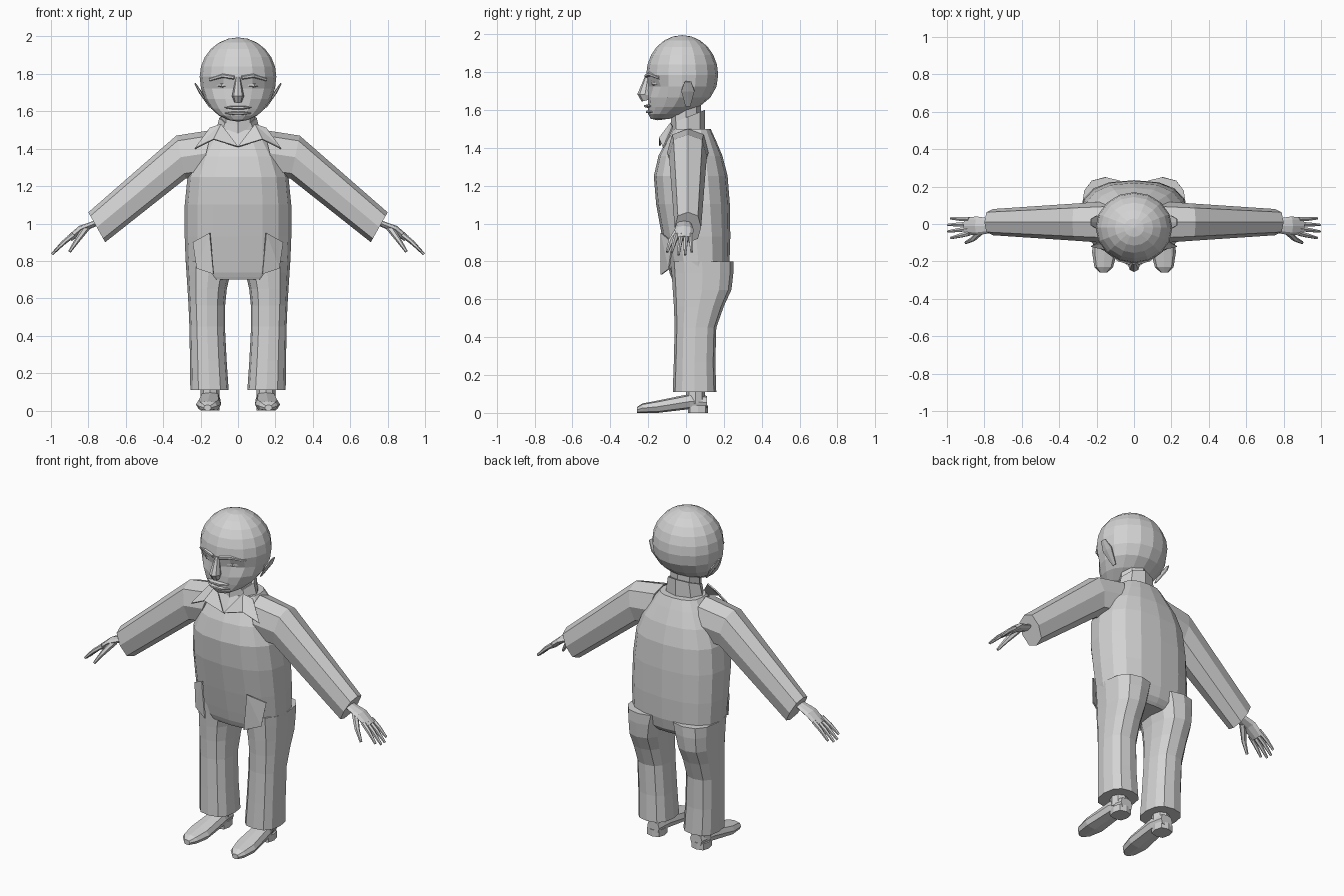
import bpy, bmesh
from math import sin, cos, pi, copysign
from mathutils import Vector

cube = bpy.data.objects.get("Cube")
if cube:
    bpy.data.objects.remove(cube)

shade = (.65, .65, .65, 1)
grey = bpy.data.materials.new("plain_grey")
grey.use_nodes = True
grey.diffuse_color = shade
grey.node_tree.nodes["Principled BSDF"].inputs["Base Color"].default_value = shade


def finish(name, bm):
    bmesh.ops.recalc_face_normals(bm, faces=bm.faces[:])
    mesh = bpy.data.meshes.new(name)
    bm.to_mesh(mesh)
    bm.free()
    mesh.materials.append(grey)
    obj = bpy.data.objects.new(name, mesh)
    bpy.context.scene.collection.objects.link(obj)
    return obj


def loft(name, rings, side=1):
    """Skin a list of equal-length rings; side=-1 mirrors in x."""
    bm = bmesh.new()
    rows = [[bm.verts.new((p.x * side, p.y, p.z)) for p in points] for points in rings]
    for lower, upper in zip(rows, rows[1:]):
        for i in range(len(lower)):
            bm.faces.new((lower[i - 1], lower[i], upper[i], upper[i - 1]))
    bm.faces.new(rows[0])
    bm.faces.new(rows[-1])
    return finish(name, bm)


def ring(center, across, along, count=8, power=2):
    """Superellipse around center with two half axes."""
    points = []
    for i in range(count):
        angle = 2 * pi * i / count
        c, s = [copysign(abs(f(angle)) ** (2 / power), f(angle)) for f in (cos, sin)]
        points.append(Vector(center) + Vector(across) * c + Vector(along) * s)
    return points


def level(z, inner, outer, front, back, count=8, power=2):
    """Horizontal ring from its four extents."""
    center = ((inner + outer) / 2, (front + back) / 2, z)
    return ring(center, ((outer - inner) / 2, 0, 0), (0, (back - front) / 2, 0), count, power)


def tube(name, points, radii, flat=1, side=1, count=6):
    """Tapered limb along points, full radius in y and flattened across."""
    points = [Vector(p) for p in points]
    rings = []
    for i, point in enumerate(points):
        direction = points[min(i + 1, len(points) - 1)] - points[max(i - 1, 0)]
        across = direction.cross(Vector((0, 1, 0))).normalized()
        along = direction.cross(across).normalized()
        rings.append(ring(point, across * radii[i] * flat, along * radii[i], count))
    return loft(name, rings, side)


def smooth(keys, steps):
    """Flowing in-between sections through a few key sections."""
    sections = []
    for i in range(len(keys) - 1):
        before, start = keys[max(i - 1, 0)], keys[i]
        end, after = keys[i + 1], keys[min(i + 2, len(keys) - 1)]
        for step in range(steps):
            t = step / steps
            sections.append([q + t * (r - p + t * (2 * p - 5 * q + 4 * r - s
                             + t * (3 * q - 3 * r + s - p))) / 2
                             for p, q, r, s in zip(before, start, end, after)])
    return sections + [keys[-1]]


def plate(name, points, side):
    """Thin pointed flap of cloth, fanned from its second point."""
    bm = bmesh.new()
    verts = [bm.verts.new((x * side, y, z)) for x, y, z in points]
    verts = verts[1:] + verts[:1]
    for second, third in zip(verts[1:], verts[2:]):
        bm.faces.new((verts[0], second, third))
    modifier = finish(name, bm).modifiers.new("cloth", "SOLIDIFY")
    modifier.thickness = .008
    modifier.offset = 0


# Jacket body: height, half width, front, back
body = [(.7, .24, -.07, .18), (.8, .28, -.1, .23), (1.25, .27, -.17, .22), (1.5, .13, -.07, .13)]
loft("jacket_body", [level(z, -width, width, front, back, 16, 2.5)
                     for z, width, front, back in smooth(body, 3)])

# Collar stand, rising toward the back, and neck
stand = [level(z, -width, width, -.08, .1) for z, width in ((1.45, .13), (1.56, .1))]
for point in stand[1]:
    point.z += point.y * .4
loft("collar_stand", stand)
loft("neck", [level(z, -.09, .09, -.08, .08) for z in (1.45, 1.65)])

# Head: a ball whose lower half is longer and slides forward into the jaw
bm = bmesh.new()
bmesh.ops.create_uvsphere(bm, u_segments=16, v_segments=12, radius=1)
for vert in bm.verts:
    x, y, t = vert.co
    drop = max(-t, 0)
    socket = .2 < drop < .3 and y < -.5 and abs(x) > .2
    vert.co.x = x * .205
    vert.co.y = y * .19 - .02 - .13 * drop ** 3 + .02 * socket
    vert.co.z = 1.785 + t * (.24 if drop else .21)
finish("head", bm)

# Nose, widening down to the nostrils
tube("nose", [(0, -.2, 1.78), (0, -.217, 1.68), (0, -.21, 1.65)], (.015, .04, .025), .8, count=8)

# Lips
for name, z, front in (("upper_lip", 1.62, -.21), ("lower_lip", 1.59, -.2)):
    tube(name, [(x, front + abs(x) * .3, z) for x in (-.07, -.03, .03, .07)],
         (.006, .024, .024, .006), .4)

for side, label in ((1, "left_"), (-1, "right_")):
    # Closed eyelid and brow ridge
    tube(label + "eyelid", [(.03, -.18, 1.74), (.08, -.165, 1.74), (.13, -.13, 1.74)],
         (.006, .02, .006), .7, side)
    tube(label + "brow", [(.02, -.21, 1.78), (.08, -.19, 1.79), (.15, -.14, 1.77)],
         (.01, .012, .01), 1, side)

    # Ear, a leaf leaning outward
    tube(label + "ear", [(.15, 1 / 100, 1.62), (.2, 1 / 100, 1.7), (.23, 1 / 100, 1.75)],
         (.015, .04, .02), .2, side)

    # Pointed collar flap and pointed jacket tail
    plate(label + "collar_flap", [(0, -.14, 1.41), (.09, -.08, 1.53), (.15, -.07, 1.51),
                                  (.23, -.12, 1.4), (.13, -.14, 1.45)], side)
    plate(label + "jacket_tail", [(.13, -.13, .73), (.15, -.13, .95), (.24, -.07, .9),
                                  (.22, -.09, .76)], side)

    # Sleeve: upper edge, lower edge and half depth
    cuts = [((.14, 1.5), (.2, 1.25), .11), ((.33, 1.47), (.28, 1.24), .1), ((.8, 1.06), (.71, .9), .07)]
    rings = []
    for upper, lower, depth in cuts:
        top, bottom = [Vector((x, .01, z)) for x, z in (upper, lower)]
        rings.append(ring((top + bottom) / 2, (top - bottom) / 2, (0, depth, 0), 8, 2.5))
    loft(label + "sleeve", rings, side)

    # Palm, thumb and evenly fanned fingers
    tube(label + "palm", [(.74, -.01, 1.01), (.84, -.01, .97), (.9, -.01, .92)],
         (.035, .05, .045), .4, side, 8)
    tube(label + "thumb", [(.81, -.03, .98), (.86, -.08, .91), (.9, -.1, .85)],
         (.02, .014, .008), 1, side)
    for i, finger in enumerate(("little", "ring", "middle", "index")):
        base = Vector((.88, .025 - i * .025, .94))
        reach = 1.002 - .015 * abs(i - 1.5)
        tip = Vector((reach, .03 - i * .035, 1.83 - reach))
        knuckle = (base + tip) / 2 + Vector((0, 0, .006))
        tube(label + finger + "_finger", [base, knuckle, tip], (.014, .012, .007), 1, side)

    # Trouser leg: height, inner, outer, front, back
    leg = [(.8, .02, .28, -.08, .25), (.65, .06, .27, -.07, .24),
           (.45, .07, .26, -.06, .16), (.11, .05, .255, -.07, .16)]
    loft(label + "trouser_leg", [level(*section, 12, 2.5) for section in smooth(leg, 2)], side)

    # Ankle, shoe and heel
    loft(label + "ankle", [level(z, .1, .2, 0, .1) for z in (.05, .15)], side)
    shoe = [(.11, .04, .09), (.02, .055, .1), (-.15, .067, .065), (-.23, .05, .05), (-.26, .02, .03)]
    rings = []
    for y, width, height in shoe:
        sole = .02 if y > 0 else 0
        rings.append(ring((.15 - y * .05, y, (height + sole) / 2), (width, 0, 0),
                          (0, 0, (height - sole) / 2), 8, 2.8))
    loft(label + "shoe", rings, side)
    loft(label + "heel", [level(z, .1, .2, .01, .115, 8, 3) for z in (0, .04)], side)
